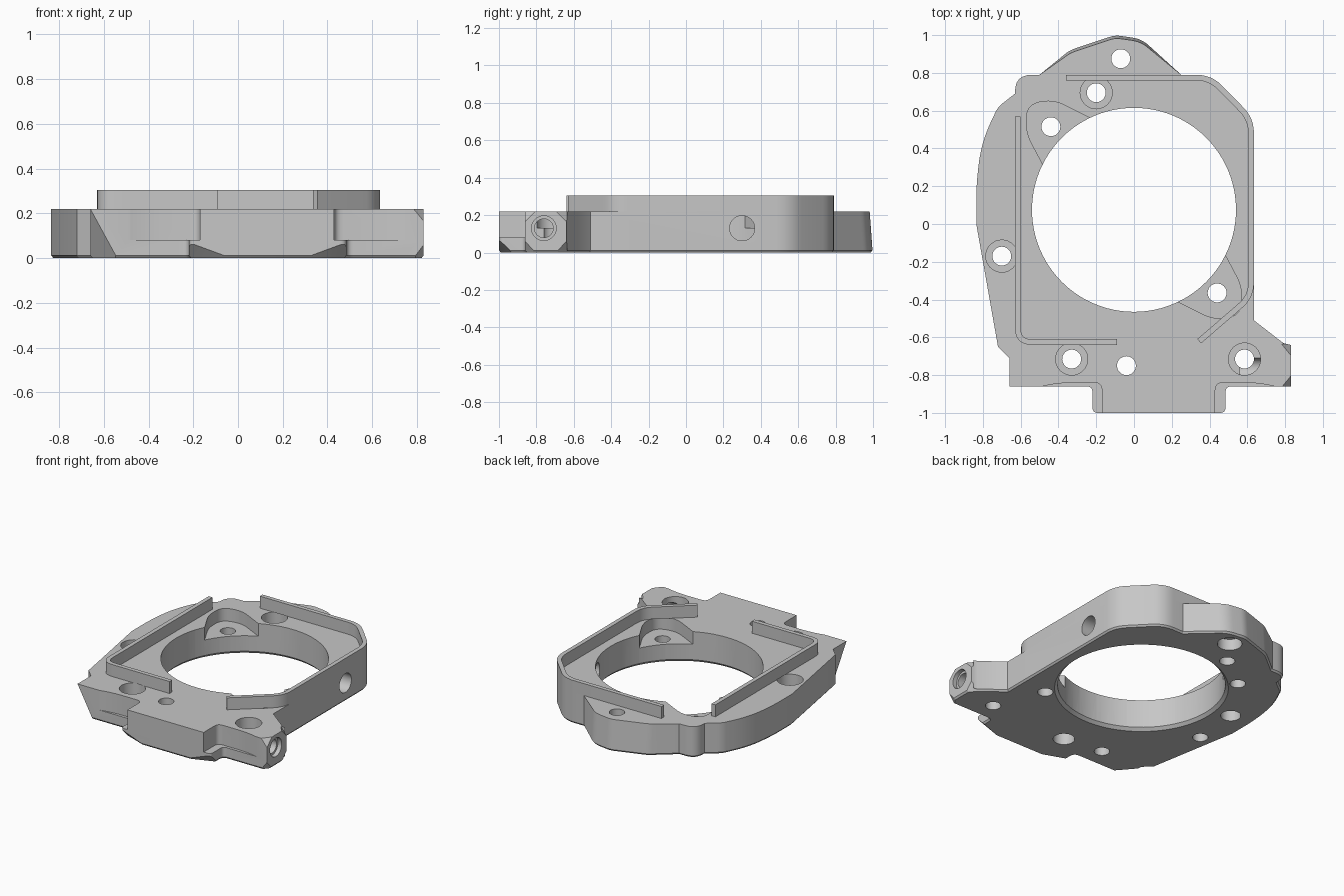
import bpy
import bmesh
from math import radians
from mathutils import Vector, Matrix

default_cube = bpy.data.objects.get("Cube")
if default_cube:
    bpy.data.objects.remove(default_cube, do_unlink=True)

grey = bpy.data.materials.new("machined_grey")
grey.use_nodes = True
colour = (0.57, 0.57, 0.57, 1)
grey.diffuse_color = colour
grey.node_tree.nodes["Principled BSDF"].inputs["Base Color"].default_value = colour

PLATE_TOP = 0.22
RIM_TOP = 0.305
BORE = Vector((0, 0.075))


def add_object(name, bm):
    bmesh.ops.recalc_face_normals(bm, faces=bm.faces)
    mesh = bpy.data.meshes.new(name)
    bm.to_mesh(mesh)
    bm.free()
    mesh.materials.append(grey)
    obj = bpy.data.objects.new(name, mesh)
    bpy.context.collection.objects.link(obj)
    return obj


def rounded(points, closed=True, steps=6):
    """Corner list of (x, y, optional rounding length) to a smooth outline."""
    result = []
    count = len(points)
    for i, point in enumerate(points):
        here = Vector(point[:2])
        is_end = not closed and i in (0, count - 1)
        if len(point) < 3 or is_end:
            result.append(here)
            continue
        before = Vector(points[i - 1][:2])
        after = Vector(points[(i + 1) % count][:2])
        start = here + (before - here).normalized() * point[2]
        end = here + (after - here).normalized() * point[2]
        for s in range(steps + 1):
            t = s / steps
            result.append(start * (1 - t) ** 2 + here * 2 * t * (1 - t) + end * t * t)
    return result


def offset(path, distance, closed=True):
    """Parallel path, shifted to the left with mitred corners."""
    result = []
    last = len(path) - 1
    for i, p in enumerate(path):
        a = p - path[i - 1]
        b = path[(i + 1) % len(path)] - p
        if not closed:
            a = b if i == 0 else a
            b = a if i == last else b
        a, b = a.normalized(), b.normalized()
        normal = Vector((-a.y - b.y, a.x + b.x)).normalized()
        result.append(p + normal * distance / max(0.5, normal.dot(Vector((-a.y, a.x)))))
    return result


def stack(name, sections):
    """Solid skinned through (outline, height) sections from bottom to top."""
    bm = bmesh.new()
    loops = [[bm.verts.new((p.x, p.y, z)) for p in outline] for outline, z in sections]
    bm.faces.new(loops[0][::-1])
    bm.faces.new(loops[-1])
    for low, high in zip(loops, loops[1:]):
        for i in range(len(low)):
            bm.faces.new((low[i - 1], low[i], high[i], high[i - 1]))
    return add_object(name, bm)


def prism(name, outline, bottom, top):
    return stack(name, [(outline, bottom), (outline, top)])


def cylinder(x, y, radius, bottom, top, radius_top=None, segments=32):
    bm = bmesh.new()
    bmesh.ops.create_cone(
        bm, cap_ends=True, segments=segments, radius1=radius,
        radius2=radius if radius_top is None else radius_top, depth=top - bottom,
        matrix=Matrix.Translation((x, y, (bottom + top) / 2)))
    return add_object("cutter", bm)


def side_cylinder(y, z, radius, inner, outer):
    bm = bmesh.new()
    bmesh.ops.create_cone(
        bm, cap_ends=True, segments=32, radius1=radius, radius2=radius, depth=outer - inner,
        matrix=Matrix.Translation(((inner + outer) / 2, y, z)) @ Matrix.Rotation(radians(90), 4, "Y"))
    return add_object("cutter", bm)


def corner_wedge(corner, size):
    """Tetrahedron that slices a box corner, enlarged about its slicing plane."""
    corner = Vector(corner)
    tips = [corner + Vector([size[a] if a == axis else 0 for a in range(3)]) for axis in range(3)]
    centre = sum(tips, Vector()) / 3
    bm = bmesh.new()
    verts = [bm.verts.new(centre + (p - centre) * 1.2) for p in tips + [corner]]
    for skip in range(4):
        bm.faces.new([v for i, v in enumerate(verts) if i != skip])
    return add_object("cutter", bm)


def cut(target, cutter):
    modifier = target.modifiers.new("cut", "BOOLEAN")
    modifier.operation = "DIFFERENCE"
    modifier.solver = "EXACT"
    modifier.object = cutter
    bpy.context.view_layer.objects.active = target
    bpy.ops.object.modifier_apply(modifier=modifier.name)
    bpy.data.objects.remove(cutter, do_unlink=True)


def rim_wall(name, points):
    """Thin wall standing on the plate, thickened to the left of its path."""
    path = rounded(points, closed=False)
    return prism(name, path + offset(path, 0.03, closed=False)[::-1], PLATE_TOP, RIM_TOP)


# Plate with front tab, side lug and rear lobe; the lobe leans in towards the top
outline = rounded([
    (-0.66, -0.86), (-0.22, -0.86, 0.03), (-0.22, -1, 0.03), (0.485, -1, 0.03),
    (0.485, -0.86, 0.03), (0.83, -0.86), (0.83, -0.64), (0.79, -0.63),
    (0.635, -0.51), (0.635, 0.56, 0.08), (0.41, 0.79, 0.08), (0.25, 0.79),
    (0.04, 0.98, 0.05), (-0.1, 1, 0.03), (-0.34, 0.92, 0.03), (-0.5, 0.79),
    (-0.63, 0.79, 0.09), (-0.63, 0.69), (-0.72, 0.62, 0.03), (-0.81, 0.43, 0.12),
    (-0.835, 0.2, 0.08), (-0.835, 0), (-0.72, -0.65), (-0.66, -0.71)])
top_outline = [p - Vector((0, 0.015)) if p.y > 0.9 else p for p in outline]
plate = stack("plate", [(offset(outline, 0.01), 0), (outline, 0.012), (top_outline, PLATE_TOP)])

# Main bore with a chamfered lower edge
cut(plate, cylinder(BORE.x, BORE.y, 0.54, -0.1, 0.4, segments=96))
cut(plate, cylinder(BORE.x, BORE.y, 0.57, -0.01, 0.035, radius_top=0.525, segments=96))

# Two opposite pockets opening into the bore
pocket = rounded([(-0.2, 0.3), (-0.23, 0.56), (-0.43, 0.66, 0.07),
                  (-0.57, 0.63, 0.07), (-0.57, 0.48, 0.06), (-0.48, 0.31)])
for turn in (1, -1):
    shape = [BORE + (p - BORE) * turn for p in pocket]
    cut(plate, prism("cutter", shape, 0.13, 0.4))

# Vertical through holes
counterbored = [(-0.2, 0.695), (-0.7, -0.17), (-0.33, -0.715), (0.585, -0.715)]
plain = [(-0.07, 0.875), (-0.04, -0.75), (-0.44, 0.515), (0.44, -0.365)]
for x, y in counterbored + plain:
    cut(plate, cylinder(x, y, 0.05, -0.1, 0.4))
for x, y in counterbored:
    cut(plate, cylinder(x, y, 0.085, 0.13, 0.4))

# Recesses in the underside
for x, y, radius in [(-0.07, 0.875, 0.08), (-0.04, -0.75, 0.07), (-0.67, 0.17, 0.065)]:
    cut(plate, cylinder(x, y, radius, -0.1, 0.08))

# Steps beside the front tab
step = rounded([(-0.5, -0.863), (-0.4, -0.84, 0.08), (-0.17, -0.84, 0.04),
                (-0.17, -1.1), (-0.5, -1.1)])
cut(plate, prism("cutter", step, 0.08, 0.4))
cut(plate, prism("cutter", [Vector((0.26 - p.x, p.y)) for p in step], 0.08, 0.4))

# Sliced corners of tab, plate and lug
cut(plate, corner_wedge((-0.22, -1, 0), (0.19, 0.07, 0.07)))
cut(plate, corner_wedge((0.485, -1, 0), (-0.19, 0.07, 0.07)))
cut(plate, corner_wedge((-0.66, -0.86, 0), (0.12, 0.14, PLATE_TOP)))
for y, dy in ((-0.86, 0.055), (-0.64, -0.055)):
    for z, dz in ((0, 0.06), (PLATE_TOP, -0.055)):
        cut(plate, corner_wedge((0.83, y, z), (-0.045, dy, dz)))

# Side bores in the lug and the long wall
cut(plate, side_cylinder(-0.76, 0.13, 0.05, 0.56, 1))
cut(plate, side_cylinder(-0.76, 0.13, 0.066, 0.8, 1))
cut(plate, side_cylinder(0.3, 0.13, 0.067, 0.3, 1))

# Raised rim in two lengths
right_rim = rim_wall("right_rim", [
    (0.355, -0.632), (0.635, -0.39, 0.08), (0.635, 0.56, 0.08),
    (0.41, 0.79, 0.08), (-0.36, 0.79)])
left_rim = rim_wall("left_rim", [
    (-0.63, 0.57), (-0.63, -0.64, 0.09), (-0.09, -0.64)])

# Smooth the curved walls, keep machined edges sharp
bpy.ops.object.select_all(action="DESELECT")
for part in (plate, right_rim, left_rim):
    part.select_set(True)
bpy.context.view_layer.objects.active = plate
bpy.ops.object.shade_smooth_by_angle(angle=radians(25))
